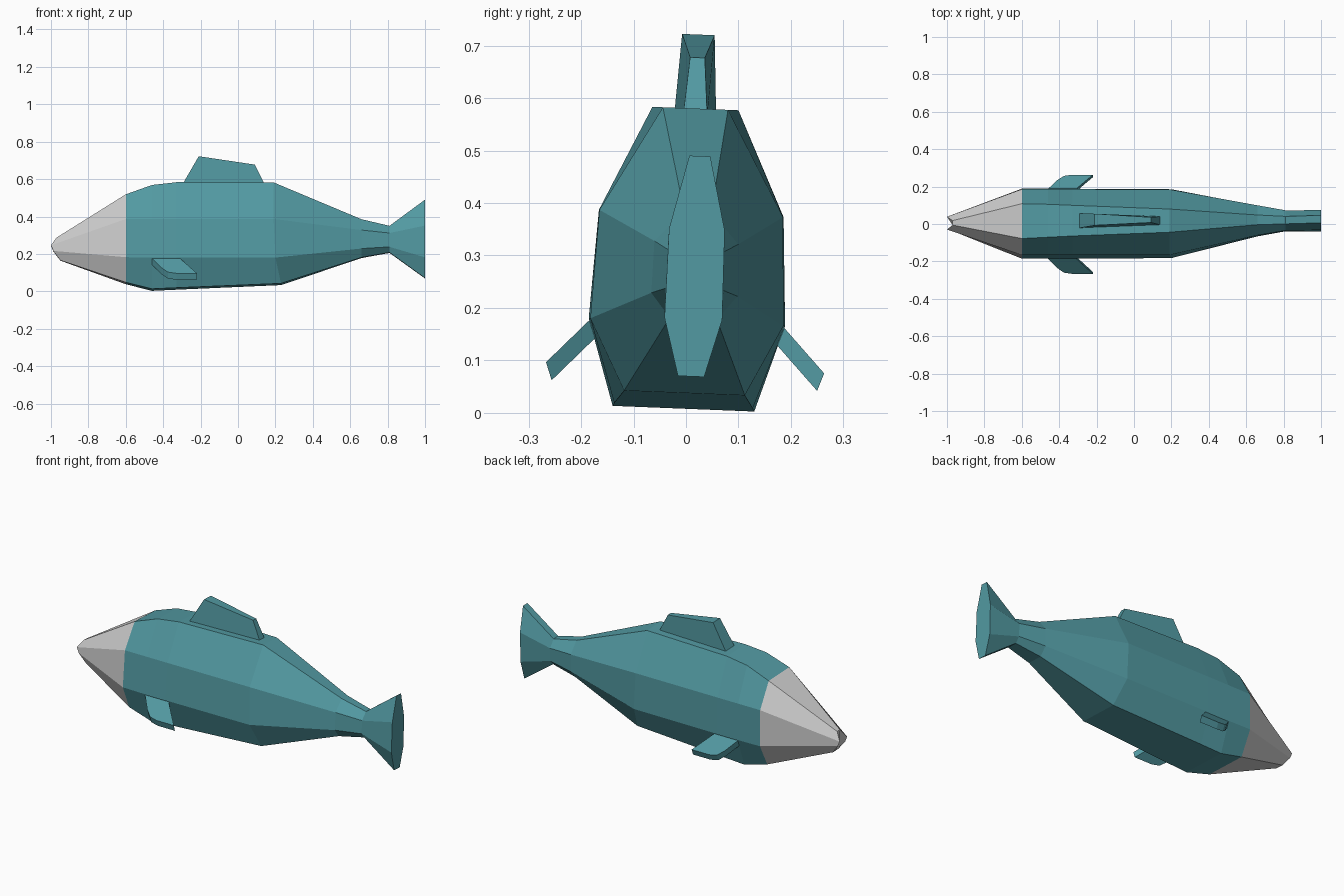
import bpy, bmesh, math

if "Cube" in bpy.data.objects:
    bpy.data.objects.remove(bpy.data.objects["Cube"])

ROLL = 0.04  # the whole fish leans slightly about its long axis


def material(name, rgb):
    m = bpy.data.materials.new(name)
    m.diffuse_color = (*rgb, 1)
    m.use_nodes = True
    m.node_tree.nodes["Principled BSDF"].inputs["Base Color"].default_value = m.diffuse_color
    return m


teal = material("teal", (0.085, 0.32, 0.36))
grey = material("light grey", (0.62, 0.62, 0.62))


def lean(x, y, z):
    return (x, y + ROLL * (z - 0.13), z - ROLL * y)


def loft(name, rings, mats):
    """Skin a list of equal-length rings and cap both ends."""
    bm = bmesh.new()
    vs = [[bm.verts.new(lean(*p)) for p in ring] for ring in rings]
    n = len(rings[0])
    for a, b in zip(vs, vs[1:]):
        for i in range(n):
            j = (i + 1) % n
            bm.faces.new((a[i], a[j], b[j], b[i]))
    bm.faces.new(vs[0])
    bm.faces.new(vs[-1])
    bmesh.ops.recalc_face_normals(bm, faces=bm.faces)
    me = bpy.data.meshes.new(name)
    bm.to_mesh(me)
    bm.free()
    for m in mats:
        me.materials.append(m)
    ob = bpy.data.objects.new(name, me)
    bpy.context.collection.objects.link(ob)
    return ob


# Body: each station lists (x, half width, z) for back, upper side, lower side, belly
stations = [
    ((-0.97, 0.012, 0.287), (-1.0, 0.034, 0.245), (-0.988, 0.034, 0.215), (-0.95, 0.022, 0.165)),
    ((-0.60, 0.093, 0.515), (-0.60, 0.176, 0.38), (-0.60, 0.187, 0.175), (-0.60, 0.125, 0.043)),
    ((-0.46, 0.088, 0.565), (-0.46, 0.176, 0.38), (-0.46, 0.187, 0.173), (-0.46, 0.135, 0.008)),
    ((-0.33, 0.082, 0.580), (-0.33, 0.176, 0.38), (-0.33, 0.187, 0.173), (-0.33, 0.132, 0.014)),
    ((0.19, 0.062, 0.580), (0.19, 0.175, 0.38), (0.20, 0.184, 0.173), (0.23, 0.115, 0.038)),
    ((0.66, 0.026, 0.385), (0.66, 0.080, 0.325), (0.66, 0.082, 0.226), (0.66, 0.045, 0.180)),
    ((0.81, 0.020, 0.350), (0.81, 0.054, 0.310), (0.81, 0.055, 0.236), (0.81, 0.030, 0.207)),
    ((1.0, 0.020, 0.490), (1.0, 0.053, 0.350), (1.0, 0.055, 0.180), (1.0, 0.025, 0.070)),
]


def tail_shift(x):
    return 0.012 * min(1, max(0, (x - 0.2) / 0.46))


rings = []
for st in stations:
    left = [(x, w + tail_shift(x), z) for x, w, z in st]
    right = [(x, -w + tail_shift(x), z) for x, w, z in reversed(st)]
    rings.append(left + right)
body = loft("body", rings, [teal, grey])
for f in body.data.polygons:  # pale snout
    f.material_index = 1 if f.center.x < -0.6 else 0

# Dorsal fin: four-sided blade, thicker at the front
base = [(-0.30, 0.040, 0.565), (0.146, 0.023, 0.565)]
tip = [(-0.21, 0.031, 0.721), (0.09, 0.014, 0.677)]


def blade(ends):
    (x0, w0, z0), (x1, w1, z1) = ends
    return [(x0, w0, z0), (x0, -w0, z0), (x1, -w1, z1), (x1, w1, z1)]


loft("dorsal_fin", [blade(base), blade(tip)], [teal])

# Pectoral fins: swept slabs; outline is (x, distance outward)
outline = [(-0.46, -0.2), (-0.46, 0.0), (-0.41, 0.62), (-0.375, 0.92), (-0.33, 1.0),
           (-0.22, 1.0), (-0.31, 0.0), (-0.31, -0.2)]
for side, name in ((1, "left_pectoral_fin"), (-1, "right_pectoral_fin")):
    top = [(x, side * (0.186 + 0.079 * d), 0.169 - 0.083 * d) for x, d in outline]
    under = [(x, y - side * 0.012, z - 0.034) for x, y, z in top]
    loft(name, [top, under], [teal])
